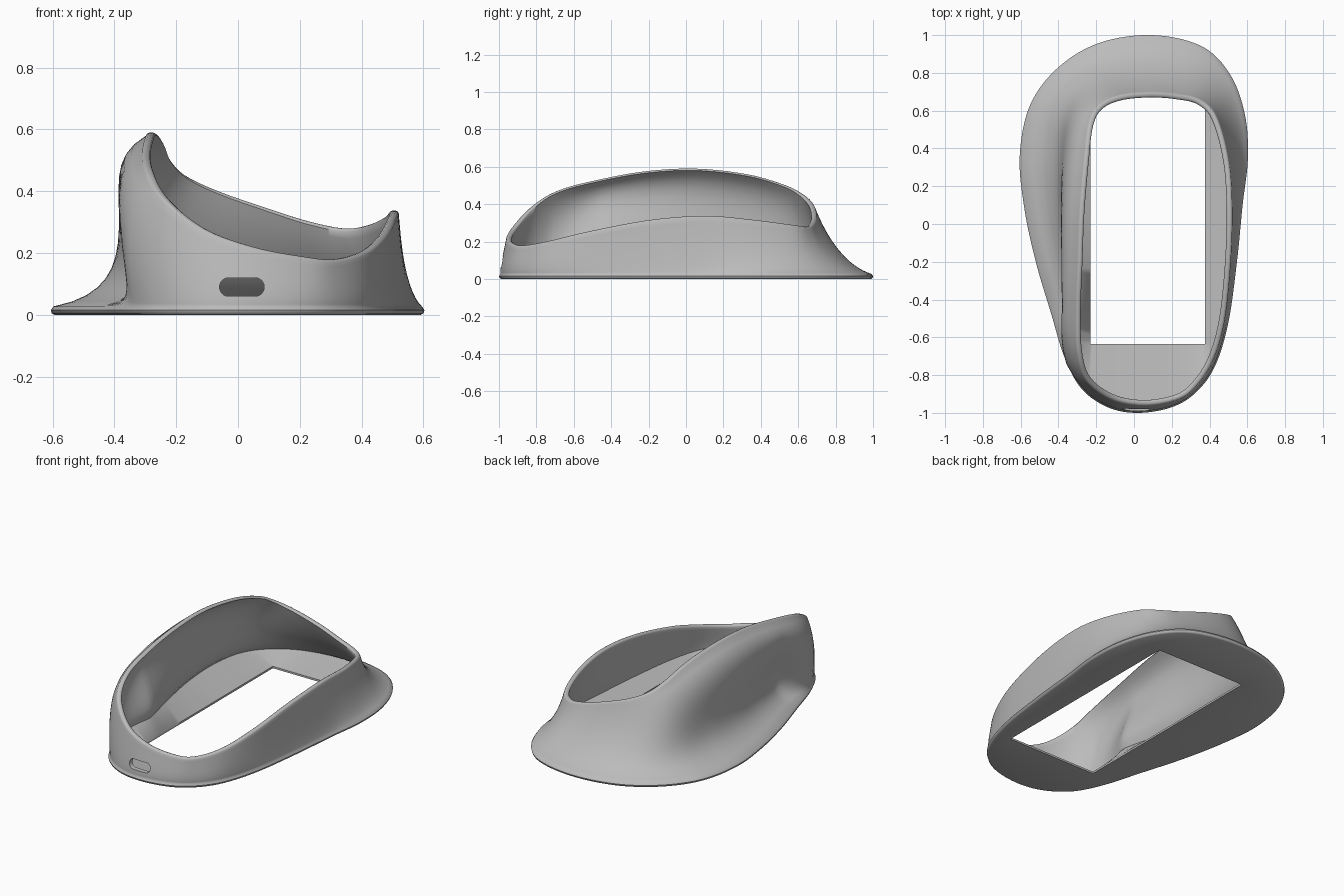
import bpy, bmesh, math
from mathutils import Vector

if "Cube" in bpy.data.objects:
    bpy.data.objects.remove(bpy.data.objects["Cube"])

# One material for the whole shell
grey = bpy.data.materials.new("plain_grey")
grey.use_nodes = True
grey.diffuse_color = (0.5, 0.5, 0.5, 1)
grey.node_tree.nodes["Principled BSDF"].inputs["Base Color"].default_value = (0.5, 0.5, 0.5, 1)

# Stations run counter-clockwise from the front centre
foot_outline = [(.02, -1), (.2, -.97), (.33, -.89), (.43, -.75), (.5, -.52), (.545, -.2),
                (.575, .1), (.603, .35), (.587, .58), (.51, .79), (.36, .94), (.1, 1),
                (-.18, .96), (-.4, .83), (-.55, .63), (-.605, .36), (-.58, .08),
                (-.52, -.2), (-.44, -.47), (-.37, -.7), (-.28, -.87), (-.14, -.97)]
rim_outline = [(.05, -.962), (.22, -.935), (.32, -.87), (.415, -.73), (.478, -.52), (.512, -.2),
               (.52, .1), (.5, .35), (.437, .57), (.35, .66), (.23, .69), (.08, .7),
               (-.08, .683), (-.19, .63), (-.245, .53), (-.27, .33), (-.293, .06),
               (-.303, -.2), (-.312, -.45), (-.305, -.68), (-.255, -.83), (-.12, -.93)]
rim_height = [.21, .178, .17, .195, .245, .305, .328, .308, .28, .27, .293, .34,
              .395, .445, .493, .55, .58, .568, .525, .465, .378, .272]
# How far the wall swells sideways below the rim (thumb side only)
swell = [0] * 12 + [.01, .05, .1, .15, .17, .19, .19, .1, .03, 0]

STEPS = 8          # columns per station
WALL = 0.03        # wall thickness
HOLE_X = (-.23, .375)
HOLE_Y = (-.635, .67)
UP = Vector((0, 0, 1))


def closed_spline(points):
    """Catmull-Rom loop through the points."""
    pts = [Vector(p) for p in points]
    n = len(pts)
    out = []
    for i in range(n):
        a, b, c, d = (pts[(i + k) % n] for k in (-1, 0, 1, 2))
        for s in range(STEPS):
            t = s / STEPS
            out.append(0.5 * (2 * b + (c - a) * t + (2 * a - 5 * b + 4 * c - d) * t ** 2
                              + (3 * b - a - 3 * c + d) * t ** 3))
    return out


def bezier(p, t):
    u = 1 - t
    return p[0] * u ** 3 + p[1] * 3 * u * u * t + p[2] * 3 * u * t * t + p[3] * t ** 3


def clamp(value, low, high):
    return max(low, min(high, value))


def inward_normals(loop):
    """Horizontal direction towards the middle at each point of a loop."""
    out = []
    for i in range(len(loop)):
        along = loop[(i + 1) % len(loop)] - loop[i - 1]
        out.append(Vector((-along.y, along.x, 0)).normalized())
    return out


foot = closed_spline([(x, y, 0) for x, y in foot_outline])
rim = closed_spline([(x, y, z) for (x, y), z in zip(rim_outline, rim_height)])
bulge = [max(0, v.x) for v in closed_spline([(b, 0, 0) for b in swell])]
foot_in, rim_in = inward_normals(foot), inward_normals(rim)
count = len(rim)


def column(i):
    """Closed cross-section of the shell at one place round the loop."""
    base, top, b, inward = foot[i], rim[i], bulge[i], rim_in[i]
    side = Vector((b, 0, 0))
    start = base + foot_in[i] * .008 + UP * .027
    reach = top - base
    # the wall is flared at the back and sides, convex and upright at the front
    front = clamp((-.45 - base.y) / .3, 0, 1)
    low = base + reach * (.45 - .3 * front) + side * 1.4 * (1 - front)
    low.z = .065 + .2 * b
    high = top - reach * (.2 + .25 * front) - side
    high.z = top.z * min(.8, .6 + b)
    curve = (start, low, high, top)
    # rounded foot edge, then the outer wall up to the rim
    pts = [base + foot_in[i] * .012, base + foot_in[i] * .003 + UP * .005, base + UP * .015]
    pts += [bezier(curve, k / 16) for k in range(17)]
    # rounded crown
    for k in range(1, 5):
        angle = math.pi * k / 5
        pts.append(top + inward * WALL / 2 * (1 - math.cos(angle)) + UP * .01 * math.sin(angle))
    # inner wall down to the crease where the floor starts
    floor = .05 + .25 * b
    stop = next(k / 500 for k in range(500) if bezier(curve, k / 500).z > floor)
    pts += [bezier(curve, 1 + (stop - 1) * k / 12) + inward * WALL for k in range(13)]
    # rectangular opening in the floor
    edge = Vector((clamp(pts[-1].x, *HOLE_X), clamp(pts[-1].y, *HOLE_Y), .012))
    pts += [edge, Vector((edge.x, edge.y, 0))]
    return pts


def make_object(name, bm):
    mesh = bpy.data.meshes.new(name)
    bmesh.ops.recalc_face_normals(bm, faces=bm.faces)
    bm.to_mesh(mesh)
    bm.free()
    ob = bpy.data.objects.new(name, mesh)
    bpy.context.collection.objects.link(ob)
    mesh.materials.append(grey)
    return ob


# Shell body
bm = bmesh.new()
cols = [[bm.verts.new(p) for p in column(i)] for i in range(count)]
rows = len(cols[0])
for i in range(count):
    a, b = cols[i], cols[(i + 1) % count]
    for j in range(rows):
        k = (j + 1) % rows
        bm.faces.new((a[j], b[j], b[k], a[k]))
bmesh.ops.remove_doubles(bm, verts=bm.verts, dist=.0001)
shell = make_object("shell_body", bm)

# Rounded slot through the front wall
bm = bmesh.new()
ring = []
for k in range(32):
    angle = 2 * math.pi * (k + .5) / 32
    side = math.copysign(.0425, math.cos(angle))
    ring.append(bm.verts.new((.0125 + side + .03 * math.cos(angle), -1.1, .09 + .03 * math.sin(angle))))
face = bm.faces.new(ring)
extruded = bmesh.ops.extrude_face_region(bm, geom=[face])["geom"]
bmesh.ops.translate(bm, vec=(0, .25, 0), verts=[g for g in extruded if isinstance(g, bmesh.types.BMVert)])
cutter = make_object("slot_cutter", bm)
cutter.hide_render = True

cut = shell.modifiers.new("front_slot", "BOOLEAN")
cut.operation = "DIFFERENCE"
cut.solver = "EXACT"
cut.object = cutter
bpy.ops.object.select_all(action="DESELECT")
bpy.context.view_layer.objects.active = shell
shell.select_set(True)
bpy.ops.object.modifier_apply(modifier=cut.name)
bpy.data.objects.remove(cutter)
bpy.ops.object.shade_smooth_by_angle(angle=math.radians(50))
